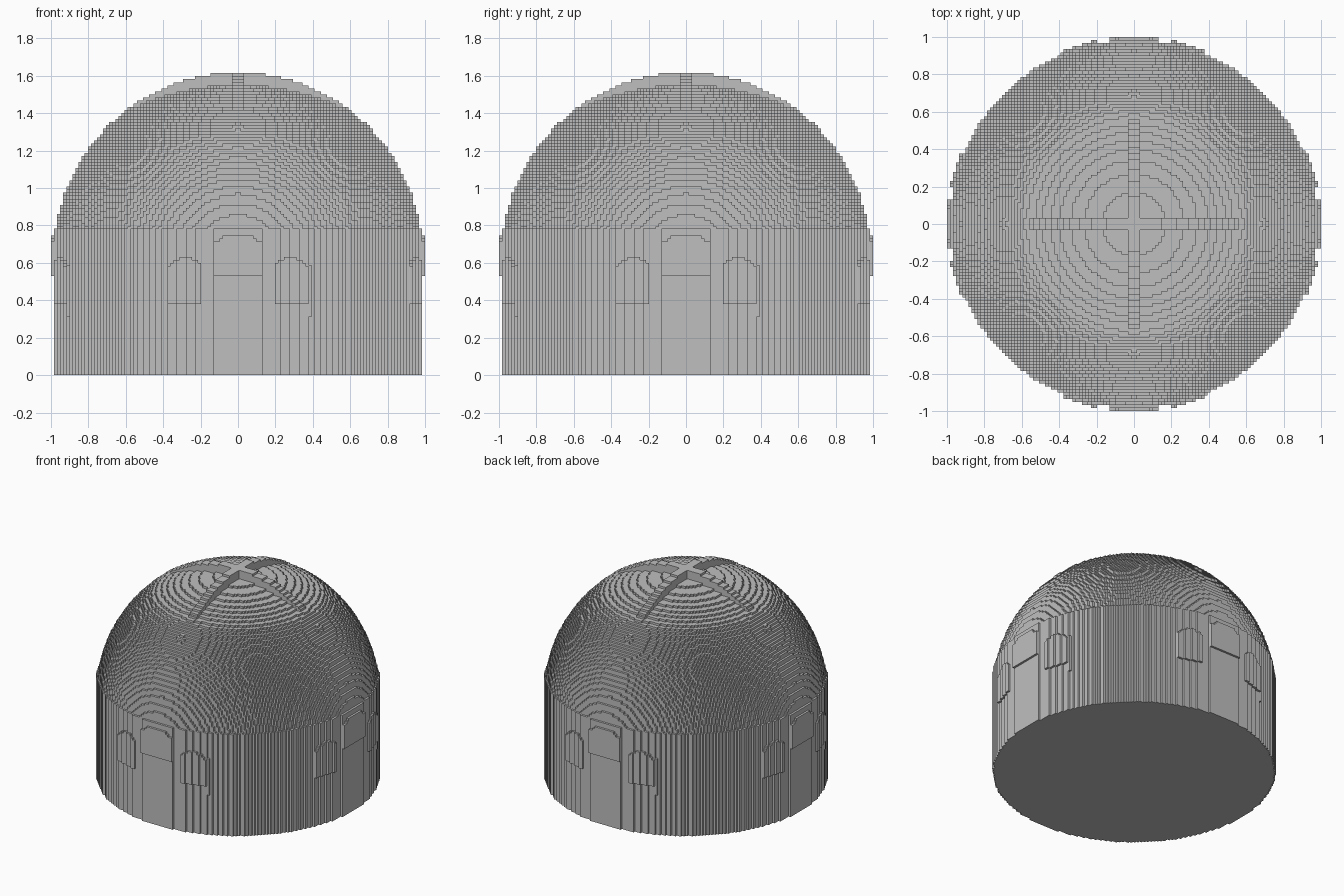
import bpy
import bmesh
from math import hypot, sqrt

old = bpy.data.objects.get("Cube")
if old:
    bpy.data.objects.remove(old, do_unlink=True)

CELLS = 122
V = 2 / CELLS            # voxel size
RADIUS = 0.985
CENTRE_Z = 0.63          # centre of the dome sphere
TOP = CENTRE_Z + RADIUS
RIM = 0.785              # top of the drum wall

stone = bpy.data.materials.new("grey stone")
stone.use_nodes = True
stone.diffuse_color = (0.52, 0.52, 0.52, 1)
stone.node_tree.nodes["Principled BSDF"].inputs["Base Color"].default_value = (0.52, 0.52, 0.52, 1)


def snap(z):
    return TOP + V * round((z - TOP) / V + 0.15)


def sphere(r):
    return CENTRE_Z + sqrt(max(0, RADIUS ** 2 - r * r))


def dome(r):
    # sphere with a flatter crown
    return max(RIM, snap(min(sphere(r), 1.55 - r * r / 2.6)))


def voxel_part(name, span):
    """Build blocky columns; span(x, y) gives (bottom, top) or None."""
    cols = {}
    for i in range(CELLS):
        for j in range(CELLS):
            s = span((i + 0.5) * V - 1, (j + 0.5) * V - 1)
            if s and s[1] - s[0] > V / 4:
                cols[i, j] = s
    bm = bmesh.new()

    def quad(*points):
        bm.faces.new([bm.verts.new(p) for p in points])

    for (i, j), (low, high) in cols.items():
        x0, y0 = i * V - 1, j * V - 1
        x1, y1 = x0 + V, y0 + V
        quad((x0, y0, high), (x1, y0, high), (x1, y1, high), (x0, y1, high))
        quad((x0, y1, low), (x1, y1, low), (x1, y0, low), (x0, y0, low))
        cx, cy, h = x0 + V / 2, y0 + V / 2, V / 2
        for dx, dy in ((1, 0), (-1, 0), (0, 1), (0, -1)):
            n_low, n_high = cols.get((i + dx, j + dy), (high, high))
            ax, ay = cx + (dx + dy) * h, cy + (dy - dx) * h
            bx, by = cx + (dx - dy) * h, cy + (dy + dx) * h
            # exposed wall below and above the neighbouring column
            for a, b in ((low, min(high, n_low)), (max(low, n_high), high)):
                if b - a > V / 100:
                    quad((ax, ay, a), (bx, by, a), (bx, by, b), (ax, ay, b))
    bmesh.ops.remove_doubles(bm, verts=bm.verts, dist=V / 100)
    mesh = bpy.data.meshes.new(name)
    bm.to_mesh(mesh)
    bm.free()
    mesh.materials.append(stone)
    obj = bpy.data.objects.new(name, mesh)
    bpy.context.collection.objects.link(obj)


# Round drum wall with the stepped dome on top
def body_span(x, y):
    r = hypot(x, y)
    return (0, dome(r)) if r <= RADIUS else None


# Crossing ribs over the crown
def rib_span(x, y):
    r = hypot(x, y)
    if min(abs(x), abs(y)) < 0.033 and r < 0.6:
        return dome(r), snap(sphere(r))


# Raised arched windows, three on each of the four sides
def window_span(x, y):
    if hypot(x, y) <= RADIUS:
        return None
    for out, u in ((-y, x), (x, y), (y, -x), (-x, -y)):
        if out < 0.8 or hypot(u, out - V) > RADIUS:
            continue
        if abs(u) < 0.135:
            return 0.53, snap(0.66 + 0.09 * sqrt(1 - (u / 0.14) ** 2))
        s = (abs(u) - 0.285) / 0.09
        if abs(s) < 1:
            return 0.38, snap(0.56 + 0.065 * sqrt(1 - s * s))
        if 0.37 < u < 0.395:      # side jamb
            return 0.31, 0.59
    return None


voxel_part("drum_and_dome", body_span)
voxel_part("crown_ribs", rib_span)
voxel_part("arched_windows", window_span)
